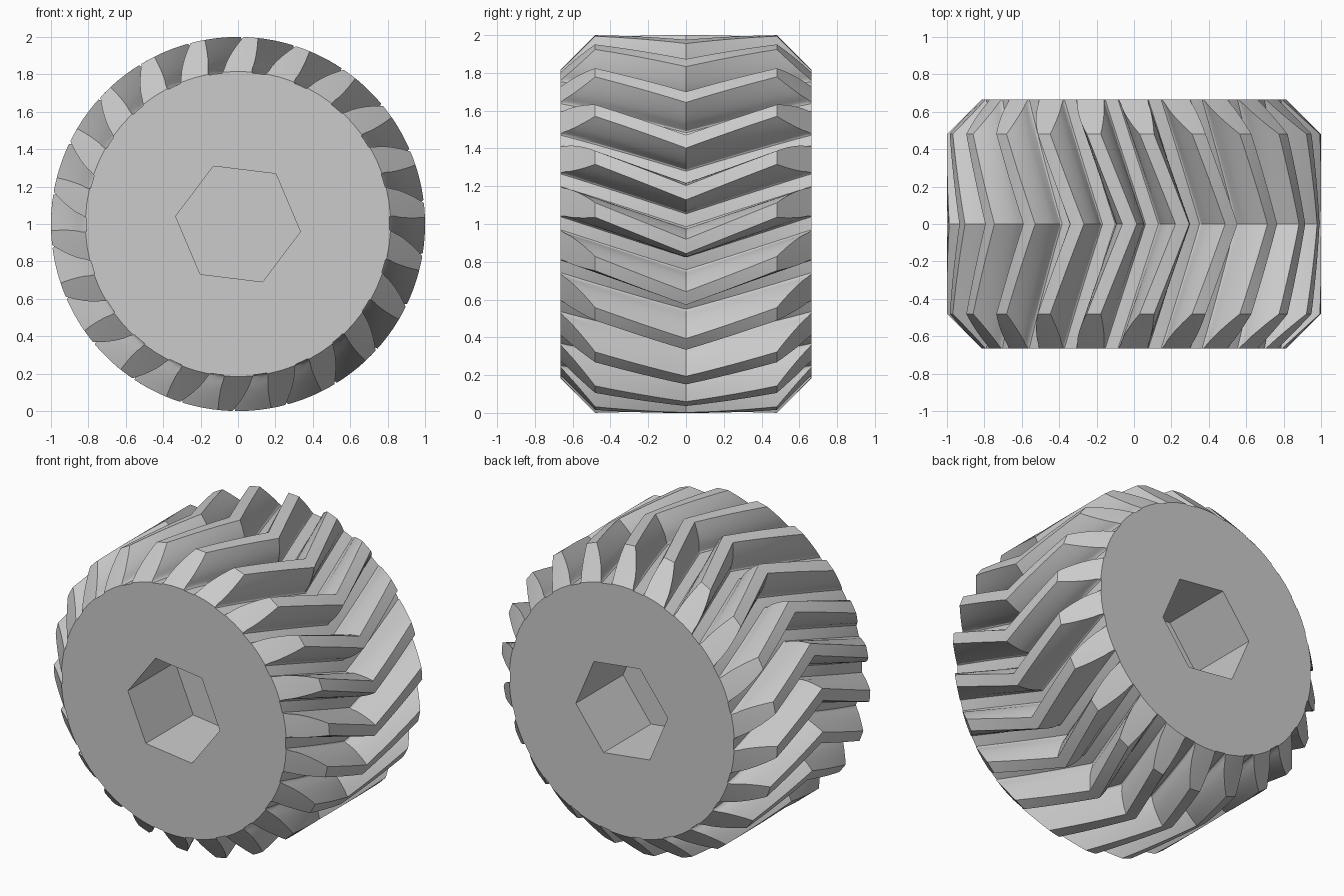
import bpy, bmesh
from math import radians, cos, sin, pi

if "Cube" in bpy.data.objects:
    bpy.data.objects.remove(bpy.data.objects["Cube"])

TEETH = 22
HALF = 0.665          # half of the gear length along y
END_R, TIP_R, ROOT_R = 0.816, 1.0, 0.811
FLAT = HALF - (TIP_R - END_R)   # where the 45 degree chamfer begins
PHASE, TWIST = radians(9.55), radians(15.3)
PITCH = 2 * pi / TEETH

# tooth profile: radius, half angle in degrees
FLANK = [(0.811, 5.75), (0.818, 5.3), (0.832, 5.1), (0.86, 5.0), (0.89, 4.6),
         (0.92, 4.05), (0.96, 3.2), (1.0, 2.2)]


def half_angle(r):
    for (r0, a0), (r1, a1) in zip(FLANK, FLANK[1:]):
        if r <= r1:
            return radians(a0 + (a1 - a0) * (r - r0) / (r1 - r0))
    return radians(FLANK[-1][1])


def section(y):
    """One full outline of the gear at position y."""
    cap = min(TIP_R, END_R + HALF - abs(y))
    turn = PHASE + TWIST * abs(y) / HALF
    radii = [ROOT_R + (cap - ROOT_R) * (r - ROOT_R) / (TIP_R - ROOT_R) for r, _ in FLANK]
    tooth = [(r, -half_angle(r)) for r in radii] + [(cap, 0)]
    tooth += [(r, half_angle(r)) for r in reversed(radii)] + [(ROOT_R, PITCH / 2)]
    return [(r * cos(a + turn + k * PITCH), y, 1 + r * sin(a + turn + k * PITCH))
            for k in range(TEETH) for r, a in tooth]


def make_object(name, bm):
    bmesh.ops.recalc_face_normals(bm, faces=bm.faces)
    mesh = bpy.data.meshes.new(name)
    bm.to_mesh(mesh)
    bm.free()
    ob = bpy.data.objects.new(name, mesh)
    bpy.context.collection.objects.link(ob)
    return ob


def loft(name, sections):
    bm = bmesh.new()
    rings = [[bm.verts.new(p) for p in s] for s in sections]
    n = len(rings[0])
    for a, b in zip(rings, rings[1:]):
        for i in range(n):
            j = (i + 1) % n
            bm.faces.new((a[i], a[j], b[j], b[i]))
    bm.faces.new(rings[0])
    bm.faces.new(rings[-1])
    return make_object(name, bm)


# herringbone gear body with chamfered ends
side = [FLAT * i / 6 for i in range(7)] + [FLAT + (HALF - FLAT) * i / 8 for i in range(1, 9)]
ys = [-y for y in reversed(side)] + side[1:]
gear = loft("herringbone_gear", [section(y) for y in ys])


# blind hexagonal sockets in both ends
def hexagon(y):
    return [(0.336 * cos(radians(-7 + 60 * k)), y, 1 + 0.336 * sin(radians(-7 + 60 * k)))
            for k in range(6)]


for name, s in (("front_socket_cutter", -1), ("back_socket_cutter", 1)):
    cutter = loft(name, [hexagon(s * (HALF - 0.49)), hexagon(s * (HALF + 0.2))])
    cutter.hide_render = True
    cutter.hide_viewport = False
    mod = gear.modifiers.new(name, 'BOOLEAN')
    mod.operation, mod.solver, mod.object = 'DIFFERENCE', 'EXACT', cutter
    bpy.context.view_layer.objects.active = gear
    bpy.ops.object.modifier_apply(modifier=mod.name)
    bpy.data.objects.remove(cutter)

bpy.ops.object.select_all(action='DESELECT')
gear.select_set(True)
bpy.context.view_layer.objects.active = gear
bpy.ops.object.shade_smooth_by_angle(angle=radians(25))
